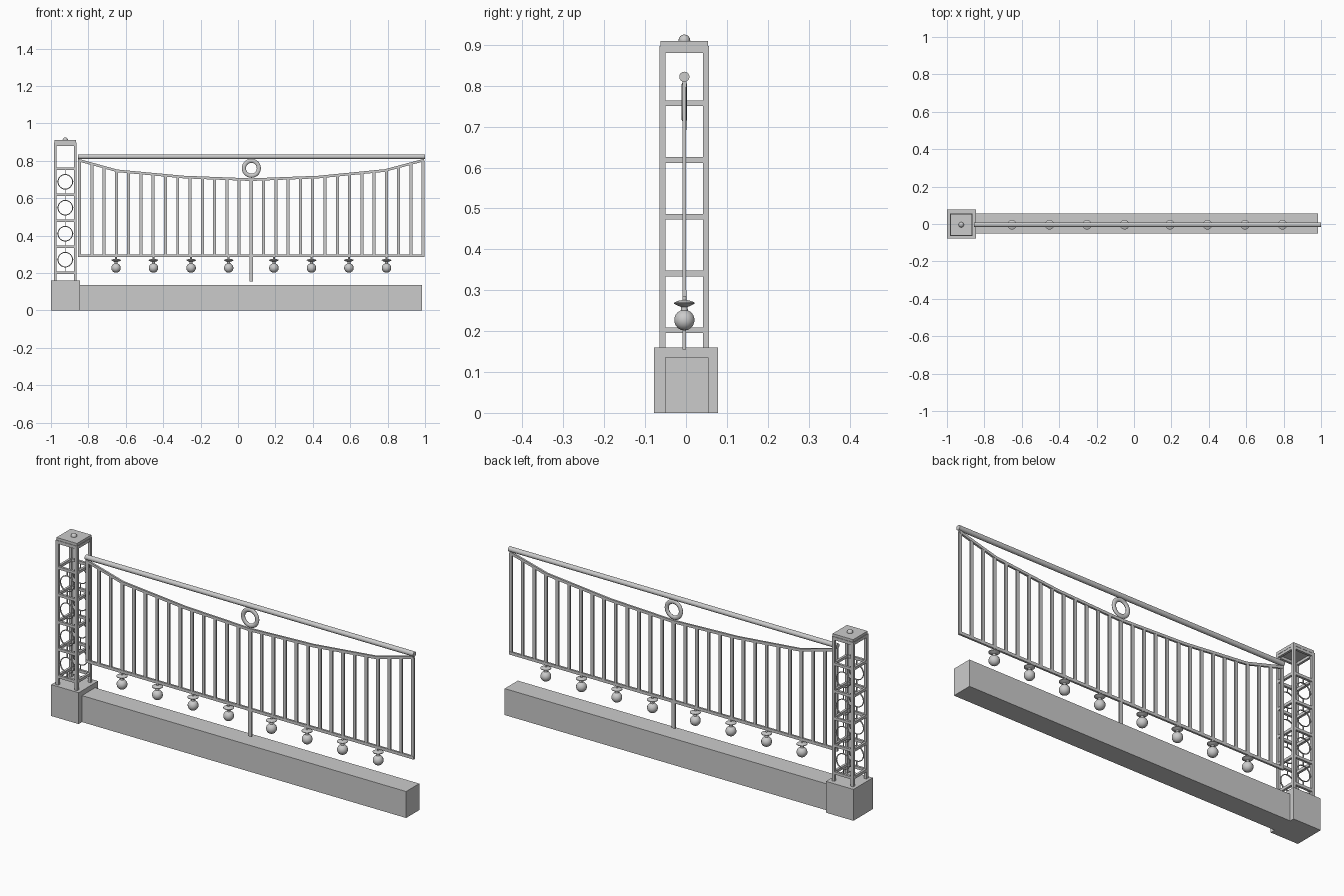
import bpy, bmesh, math
from mathutils import Vector, Matrix

if "Cube" in bpy.data.objects:
    bpy.data.objects.remove(bpy.data.objects["Cube"])

grey = bpy.data.materials.new("grey")
grey.diffuse_color = (0.6, 0.6, 0.6, 1)
grey.use_nodes = True
grey.node_tree.nodes["Principled BSDF"].inputs["Base Color"].default_value = grey.diffuse_color

FY = -0.004            # plane of the fence
PX, PY = -0.9235, -0.004   # pillar axis


def finish(name, bm, smooth=False):
    bmesh.ops.recalc_face_normals(bm, faces=bm.faces)
    me = bpy.data.meshes.new(name)
    bm.to_mesh(me)
    bm.free()
    me.materials.append(grey)
    ob = bpy.data.objects.new(name, me)
    bpy.context.collection.objects.link(ob)
    if smooth:
        bpy.ops.object.select_all(action='DESELECT')
        ob.select_set(True)
        bpy.context.view_layer.objects.active = ob
        bpy.ops.object.shade_smooth_by_angle(angle=math.radians(40))
    return ob


def box(bm, x0, x1, y0, y1, z0, z1):
    m = Matrix.Translation(((x0 + x1) / 2, (y0 + y1) / 2, (z0 + z1) / 2))
    bmesh.ops.create_cube(bm, size=1, matrix=m @ Matrix.Diagonal((x1 - x0, y1 - y0, z1 - z0, 1)))


def lathe(bm, profile, centre, segs=14):
    """Spin (radius, height) points round z."""
    verts = [bm.verts.new((centre[0] + r, centre[1], centre[2] + z)) for r, z in profile]
    edges = [bm.edges.new(p) for p in zip(verts, verts[1:])]
    bmesh.ops.spin(bm, geom=verts + edges, cent=centre, axis=(0, 0, 1),
                   angle=math.tau, steps=segs, use_merge=True)
    bmesh.ops.remove_doubles(bm, verts=bm.verts, dist=1e-5)


def ring(bm, centre, major, rad, depth, segs, sides):
    """Ring standing in the xz plane; rad and depth are its section half-sizes."""
    loops = []
    for i in range(segs):
        a = math.tau * i / segs
        loop = []
        for j in range(sides):
            b = math.tau * j / sides
            r = major + rad * math.cos(b)
            loop.append(bm.verts.new((centre[0] + r * math.cos(a), centre[1] + depth * math.sin(b),
                                      centre[2] + r * math.sin(a))))
        loops.append(loop)
    for i in range(segs):
        p, q = loops[i], loops[(i + 1) % segs]
        for j in range(sides):
            k = (j + 1) % sides
            bm.faces.new((p[j], q[j], q[k], p[k]))


# Stone pillar foot and low wall
bm = bmesh.new()
box(bm, -1.0, -0.845, -0.078, 0.078, 0, 0.16)
finish("pillar_foot", bm)
bm = bmesh.new()
box(bm, -0.845, 0.985, -0.051, 0.055, 0, 0.135)
finish("low_wall", bm)

# Pillar corner posts and square hoops
H, T = 0.0605, 0.0145
bm = bmesh.new()
for sx in (-1, 1):
    for sy in (-1, 1):
        x, y = PX + sx * (H - T / 2), PY + sy * (H - T / 2)
        box(bm, x - T / 2, x + T / 2, y - T / 2, y + T / 2, 0.158, 0.893)
finish("pillar_posts", bm)

levels = [0.202 + 0.1388 * i for i in range(5)]
bm = bmesh.new()
for z in levels + [0.887]:
    for s in (-1, 1):
        c, i = H - T / 2, H - T
        box(bm, PX - i, PX + i, PY + s * c - 0.006, PY + s * c + 0.006, z - 0.007, z + 0.007)
        box(bm, PX + s * c - 0.006, PX + s * c + 0.006, PY - i, PY + i, z - 0.007, z + 0.007)
finish("pillar_hoops", bm)

# Thin rings with four stubs, on the front and back of the pillar
bm = bmesh.new()
for z0, z1 in zip(levels, levels[1:]):
    z = (z0 + z1) / 2
    for s in (-1, 1):
        y = PY + s * (H - T / 2)
        ring(bm, (PX, y, z), 0.039, 0.0025, 0.004, 24, 6)
        for d in (-1, 1):
            xa, xb = sorted((PX + d * 0.038, PX + d * 0.048))
            box(bm, xa, xb, y - 0.002, y + 0.002, z - 0.002, z + 0.002)
            za, zb = sorted((z + d * 0.038, z + d * 0.063))
            box(bm, PX - 0.002, PX + 0.002, y - 0.002, y + 0.002, za, zb)
finish("pillar_rings", bm)

# Pillar cap and finial
bm = bmesh.new()
box(bm, PX - H, PX + H, PY - H, PY + H, 0.893, 0.897)
box(bm, PX - 0.058, PX + 0.058, PY - 0.058, PY + 0.058, 0.897, 0.91)
finish("pillar_cap", bm)
bm = bmesh.new()
bmesh.ops.create_uvsphere(bm, u_segments=14, v_segments=8, radius=0.0145,
                          matrix=Matrix.Translation((PX, PY, 0.911)))
finish("cap_finial", bm, True)

# Round handrail
bm = bmesh.new()
bmesh.ops.create_cone(bm, cap_ends=True, segments=16, radius1=0.0125, radius2=0.0125, depth=1.855,
                      matrix=Matrix.Translation((0.0725, FY, 0.822)) @ Matrix.Rotation(math.pi / 2, 4, 'Y'))
finish("handrail", bm, True)

# Sagging upper rail, swept through a few points
sag = [(-0.855, 0.804), (-0.645, 0.746), (-0.29, 0.713), (0.07, 0.699),
       (0.43, 0.713), (0.785, 0.748), (0.995, 0.804)]


def sag_z(x):
    for (xa, za), (xb, zb) in zip(sag, sag[1:]):
        if x <= xb:
            return za + (zb - za) * (x - xa) / (xb - xa)
    return sag[-1][1]


bm = bmesh.new()
loops = [[bm.verts.new((x, FY + dy, z + dz)) for dy, dz in
          ((-0.005, -0.007), (0.005, -0.007), (0.005, 0.007), (-0.005, 0.007))] for x, z in sag]
for p, q in zip(loops, loops[1:]):
    for j in range(4):
        k = (j + 1) % 4
        bm.faces.new((p[j], q[j], q[k], p[k]))
bm.faces.new(loops[0])
bm.faces.new(loops[-1])
finish("sagging_rail", bm)

# Bottom rail
bm = bmesh.new()
box(bm, -0.855, 0.998, FY - 0.005, FY + 0.005, 0.285, 0.3)
finish("bottom_rail", bm)

# Balusters; the middle one reaches down towards the wall
bm = bmesh.new()
for i in range(29):
    x = -0.847 + 1.837 * i / 28
    mid = i == 14
    w = 0.01 if mid else 0.008
    box(bm, x - w, x + w, FY - 0.004, FY + 0.004, 0.155 if mid else 0.292, sag_z(x))
finish("balusters", bm)

# Ornamental ring under the handrail
bm = bmesh.new()
ring(bm, (0.0715, FY, 0.76), 0.04, 0.011, 0.007, 28, 10)
finish("centre_ring", bm, True)

# Hanging drops: ball, neck, disc and stem
R = 0.0255
ball = [(R * math.sin(a), -R * math.cos(a)) for a in [math.pi * i / 9 for i in range(9)]]
drop = ball + [(0.008, 0.032), (0.018, 0.036), (0.0255, 0.04), (0.0255, 0.043),
               (0.016, 0.047), (0.005, 0.049), (0.005, 0.062)]
for i, x in enumerate((-0.652, -0.452, -0.251, -0.05, 0.192, 0.393, 0.593, 0.794)):
    bm = bmesh.new()
    lathe(bm, drop, Vector((x, FY, 0.227)))
    finish(f"hanging_drop_{i + 1}", bm, True)
